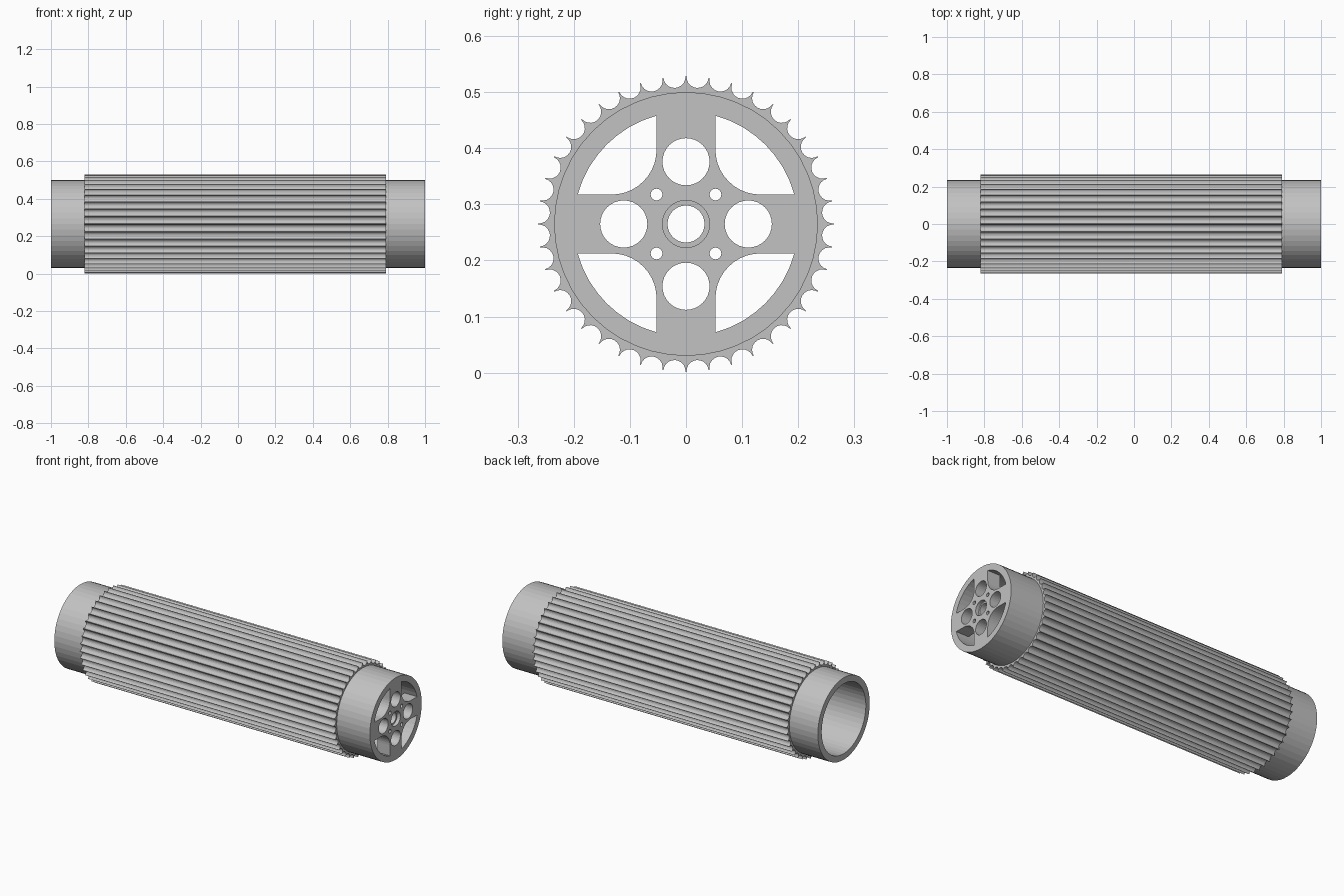
import bpy, bmesh, math
from mathutils import Matrix

cube = bpy.data.objects.get("Cube")
if cube:
    bpy.data.objects.remove(cube, do_unlink=True)

AXIS_Z = 0.265      # height of the roller axis
OUTER, BORE = 0.235, 0.2
PLATE_X = 0.92      # inner face of the spoked end

metal = bpy.data.materials.new("light grey metal")
grey = (0.54, 0.54, 0.54, 1)
metal.diffuse_color = grey
metal.use_nodes = True
metal.node_tree.nodes["Principled BSDF"].inputs["Base Color"].default_value = grey


def arc(radius, start, end, n, cx=0, cy=0):
    """Points along an arc, angles in degrees, both ends included."""
    angles = [math.radians(start + (end - start) * i / n) for i in range(n + 1)]
    return [(cx + radius * math.cos(a), cy + radius * math.sin(a)) for a in angles]


def circle(radius, n=48, cx=0, cy=0):
    return arc(radius, 0, 360, n, cx, cy)[:-1]


def turn(points, quarter):
    for _ in range(quarter):
        points = [(-y, x) for x, y in points]
    return points


def prism(name, loops, x0, x1):
    """Extrude an outline with holes along x."""
    curve = bpy.data.curves.new(name, 'CURVE')
    curve.dimensions = '2D'
    curve.fill_mode = 'BOTH'
    curve.extrude = (x1 - x0) / 2
    for loop in loops:
        spline = curve.splines.new('POLY')
        spline.points.add(len(loop) - 1)
        for p, (x, y) in zip(spline.points, loop):
            p.co = (x, y, 0, 1)
        spline.use_cyclic_u = True
    helper = bpy.data.objects.new(name + "_outline", curve)
    bpy.context.collection.objects.link(helper)
    graph = bpy.context.evaluated_depsgraph_get()
    mesh = bpy.data.meshes.new_from_object(helper.evaluated_get(graph))
    bpy.data.objects.remove(helper, do_unlink=True)

    bm = bmesh.new()
    bm.from_mesh(mesh)
    bmesh.ops.remove_doubles(bm, verts=bm.verts, dist=0.00001)
    # outline plane becomes y-z, extrusion runs along x
    swap = Matrix(((0, 0, 1, (x0 + x1) / 2), (1, 0, 0, 0), (0, 1, 0, AXIS_Z), (0, 0, 0, 1)))
    bmesh.ops.transform(bm, matrix=swap, verts=bm.verts)
    bmesh.ops.recalc_face_normals(bm, faces=bm.faces)
    for f in bm.faces:
        f.smooth = False
    bm.to_mesh(mesh)
    bm.free()
    mesh.materials.clear()
    mesh.materials.append(metal)
    obj = bpy.data.objects.new(name, mesh)
    bpy.context.collection.objects.link(obj)
    return obj


# Hollow tube, open at the right end
prism("tube", [circle(OUTER), circle(BORE)], -1, PLATE_X)

# Sleeve with scalloped grooves and sharp ridges
TEETH, TIP, GROOVE = 40, 0.263, 0.0197
ridges = []
for i in range(TEETH):
    a = 360 * (i + 0.5) / TEETH
    r = math.radians(a)
    ridges += arc(GROOVE, a + 270, a + 90, 10, TIP * math.cos(r), TIP * math.sin(r))
    # scallop is traced from its far side, so flip to keep the outline in order
    ridges[-11:] = ridges[-11:] if i < 0 else [
        p for p in sorted(ridges[-11:], key=lambda p: p[1] * math.cos(r) - p[0] * math.sin(r))]
prism("grooved_sleeve", [ridges, circle(OUTER - 0.004)], -0.82, 0.79)

# Spoked end plate: rounded quarter openings, lightening holes, bolt holes
HALF, FILLET = 0.0525, 0.08
edge = math.degrees(math.asin(HALF / BORE))
corner = HALF + FILLET
window = arc(BORE, edge, 90 - edge, 8) + arc(FILLET, 180, 270, 10, corner, corner)
loops = [circle(OUTER), circle(0.042, 32)]
for q in range(4):
    loops.append(turn(window, q))
    loops.append(turn(circle(0.042, 32, 0.111), q))
    loops.append(turn(circle(0.0105, 16, HALF, HALF), q))
prism("spoked_end", loops, PLATE_X, 1)

# Recessed lip in the hub bore
prism("hub_lip", [circle(0.042, 32), circle(0.033, 32)], PLATE_X, 0.98)
